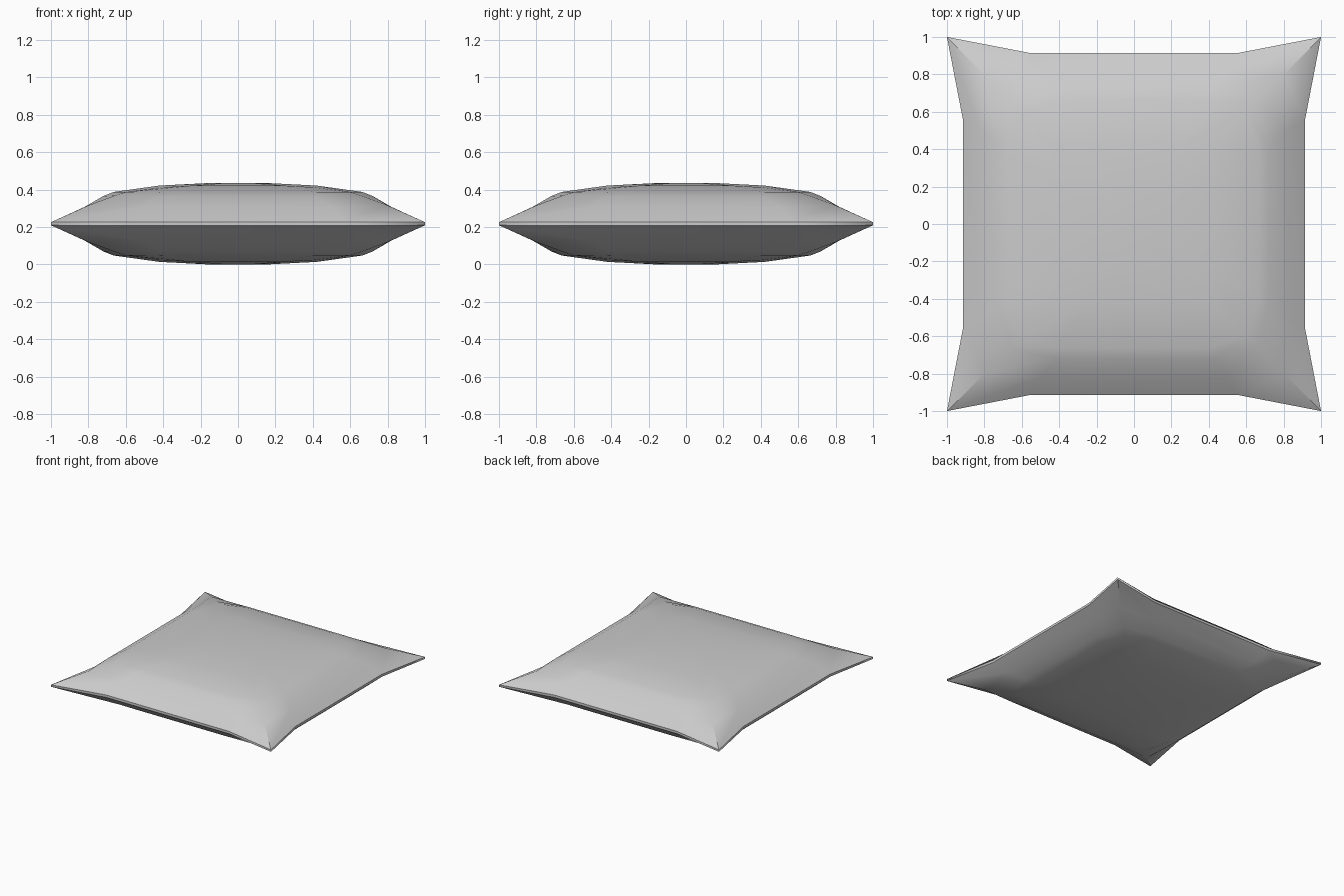
import bpy, bmesh

cube = bpy.data.objects.get("Cube")
if cube:
    bpy.data.objects.remove(cube)

fabric = bpy.data.materials.new("light_grey_fabric")
fabric.use_nodes = True
grey = (0.6, 0.6, 0.6, 1)
fabric.diffuse_color = grey
fabric.node_tree.nodes["Principled BSDF"].inputs["Base Color"].default_value = grey

MID = 0.218
# Rings from seam to crown: corner, half side length, side distance, corner rise, side rise
RINGS = [
    (1.0, 0.56, 0.915, 0.008, 0.01),
    (0.80, 0.50, 0.82, 0.098, 0.09),
    (0.66, 0.42, 0.72, 0.15, 0.148),
    (0.60, 0.40, 0.665, 0.169, 0.17),
    (0.40, 0.24, 0.42, 0.195, 0.204),
    (0.16, 0.08, 0.17, 0.214, 0.217),
]

bm = bmesh.new()


def ring(c, s, d, zc, zs, side):
    """Twelve points: each quarter turn gives a corner and two side points."""
    points = []
    quarter = [(c, c, zc), (s, d, zs), (-s, d, zs)]
    for turn in range(4):
        for x, y, z in quarter:
            for _ in range(turn):
                x, y = -y, x
            points.append(bm.verts.new((x, y, MID + side * z)))
    return points


def bridge(a, b):
    n = len(a)
    for i in range(n):
        j = (i + 1) % n
        bm.faces.new((a[i], a[j], b[j], b[i]))


# Upper and lower puffed halves
seams, creases = [], []
for side in (1, -1):
    loops = [ring(*r, side) for r in RINGS]
    for a, b in zip(loops, loops[1:]):
        bridge(a, b)
    bm.faces.new(loops[-1])
    seams.append(loops[0])
    creases += [(loops[0][i], loops[1][i]) for i in range(0, 12, 3)]

# Thin seam band joining the halves
bridge(*seams)
bmesh.ops.recalc_face_normals(bm, faces=bm.faces)
for face in bm.faces:
    face.smooth = True

# Sharp seam borders and pinched corners
for loop in seams:
    creases += [(loop[i], loop[(i + 1) % 12]) for i in range(12)]
for a, b in creases:
    bm.edges.get((a, b)).smooth = False

mesh = bpy.data.meshes.new("pillow")
bm.to_mesh(mesh)
bm.free()
mesh.materials.append(fabric)
pillow = bpy.data.objects.new("pillow", mesh)
bpy.context.scene.collection.objects.link(pillow)
